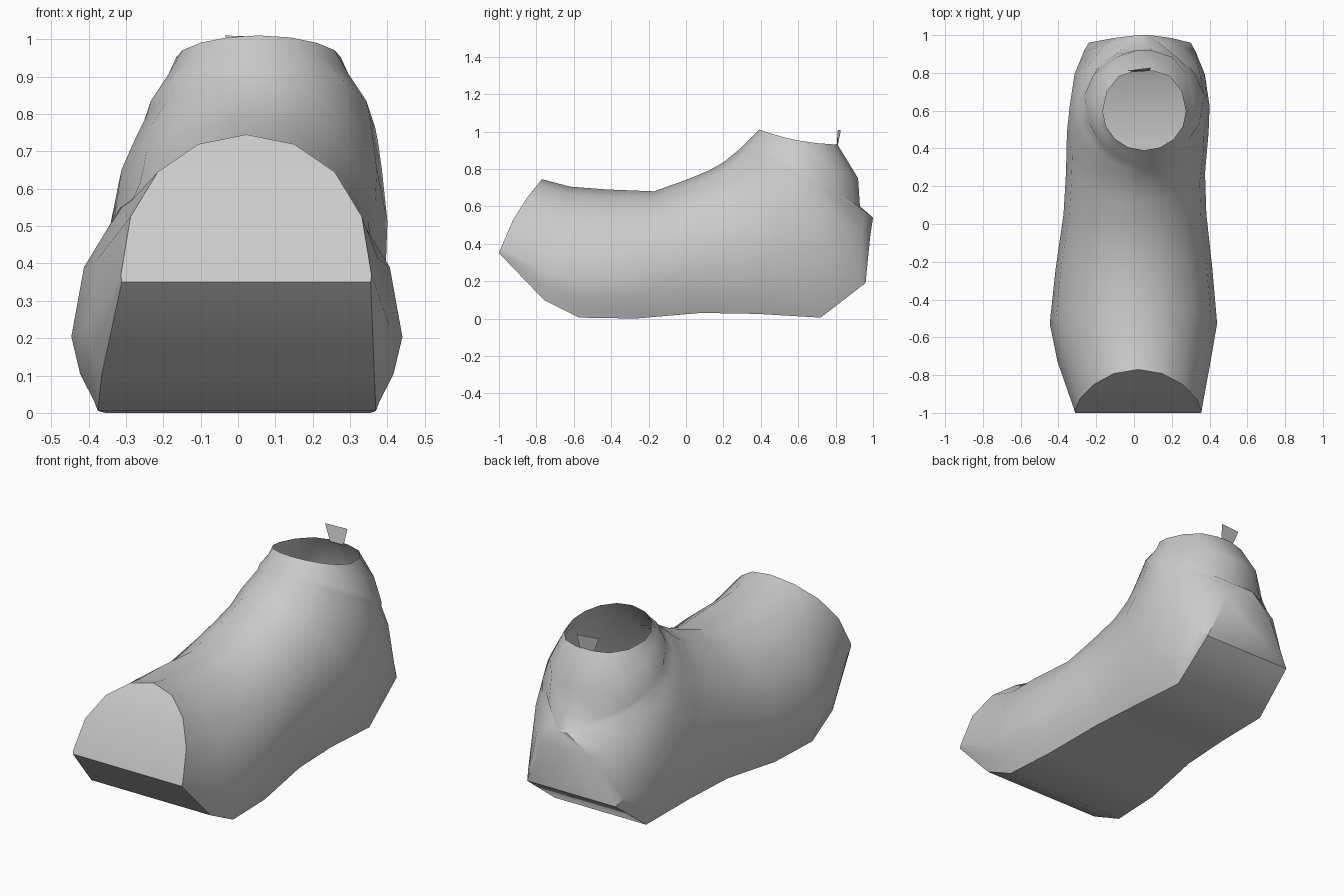
import bpy, bmesh
from math import sin, cos, pi, sqrt, hypot

if "Cube" in bpy.data.objects:
    bpy.data.objects.remove(bpy.data.objects["Cube"])

# Cross-sections fanning from the toe, round the heel, up to the ankle opening:
# bottom (y, z), top (y, z), centre x, bottom half-width, max half-width,
# height ratio of max width, lower-side power (.5 = round, 1.4 = straight), bow of the section
SECTIONS = [
    ((-1.00, .35), (-.77, .745), .022, .333, .335, .05, 1, .025),
    ((-.76, .10), (-.62, .705), .0, .365, .405, .22, 1.4, 0),
    ((-.57, .005), (-.42, .69), -.003, .372, .443, .29, 1.4, 0),
    ((-.27, .0), (-.17, .68), 0, .355, .415, .32, 1.2, 0),
    ((.08, .03), (.01, .745), .005, .315, .378, .38, 1, 0),
    ((.38, .025), (.12, .79), .008, .295, .368, .42, 1, 0),
    ((.72, .005), (.20, .835), .02, .28, .375, .45, 1, 0),
    ((.96, .19), (.25, .875), .03, .27, .37, .47, 1, 0),
    ((.985, .44), (.28, .90), .045, .15, .34, .46, .85, 0),
    ((1.00, .54), (.31, .93), .055, .03, .32, .47, 1.2, 0),
    ((.93, .60), (.33, .95), .055, .03, .312, .47, .55, 0),
    ((.92, .75), (.36, .98), .055, .04, .26, .49, .5, 0),
    ((.81, .93), (.39, 1.01), .055, .05, .22, .5, .5, .018),
]


def make_object(name, bm):
    mesh = bpy.data.meshes.new(name)
    bm.to_mesh(mesh)
    bm.free()
    obj = bpy.data.objects.new(name, mesh)
    bpy.context.collection.objects.link(obj)
    return obj


def half_profile(wb, w, tm, power):
    """(t, half-width) pairs from the bottom corner up to just below the top."""
    pts = []
    for a in range(3):
        u = 1 - cos(a * pi / 6)
        pts.append((tm * u, wb + (w - wb) * (u * (2 - u)) ** power))
    for a in range(4):
        v = sin(a * pi / 8)
        pts.append((tm + (1 - tm) * v, w * sqrt(1 - v * v)))
    return pts


# Boot shell, open at the ankle
bm = bmesh.new()
rings = []
for (by, bz), (ty, tz), cx, wb, w, tm, power, bow in SECTIONS:
    dy, dz = ty - by, tz - bz
    length = hypot(dy, dz)

    def place(t, x):
        off = bow * sin(pi * t) / length
        return bm.verts.new((cx + x, by + dy * t - dz * off, bz + dz * t + dy * off))
    prof = half_profile(wb, w, tm, power)
    ring = [place(t, h) for t, h in prof] + [place(1, 0)]
    ring += [place(t, -h) for t, h in reversed(prof)]
    rings.append(ring)
n = len(rings[0])
for a, b in zip(rings, rings[1:]):
    for i in range(n):
        j = (i + 1) % n
        bm.faces.new((a[i], a[j], b[j], b[i]))
# Slightly bowed toe facet, in strips from side to side
toe = rings[0]
mid = n // 2
for i in range(mid - 1):
    bm.faces.new((toe[i], toe[i + 1], toe[n - 2 - i], toe[n - 1 - i]))
bm.faces.new((toe[mid - 1], toe[mid], toe[mid + 1]))
bmesh.ops.recalc_face_normals(bm, faces=bm.faces)
boot = make_object("boot_shell", bm)

bpy.context.view_layer.objects.active = boot
boot.select_set(True)
bpy.ops.object.shade_smooth_by_angle(angle=0.75)

# Pull tab on the back of the rim
bm = bmesh.new()
bm.faces.new([bm.verts.new(p) for p in (
    (.08, .81, .92), (0, .805, .92), (-.035, .812, 1.01), (.09, .828, 1.005))])
make_object("pull_tab", bm)
